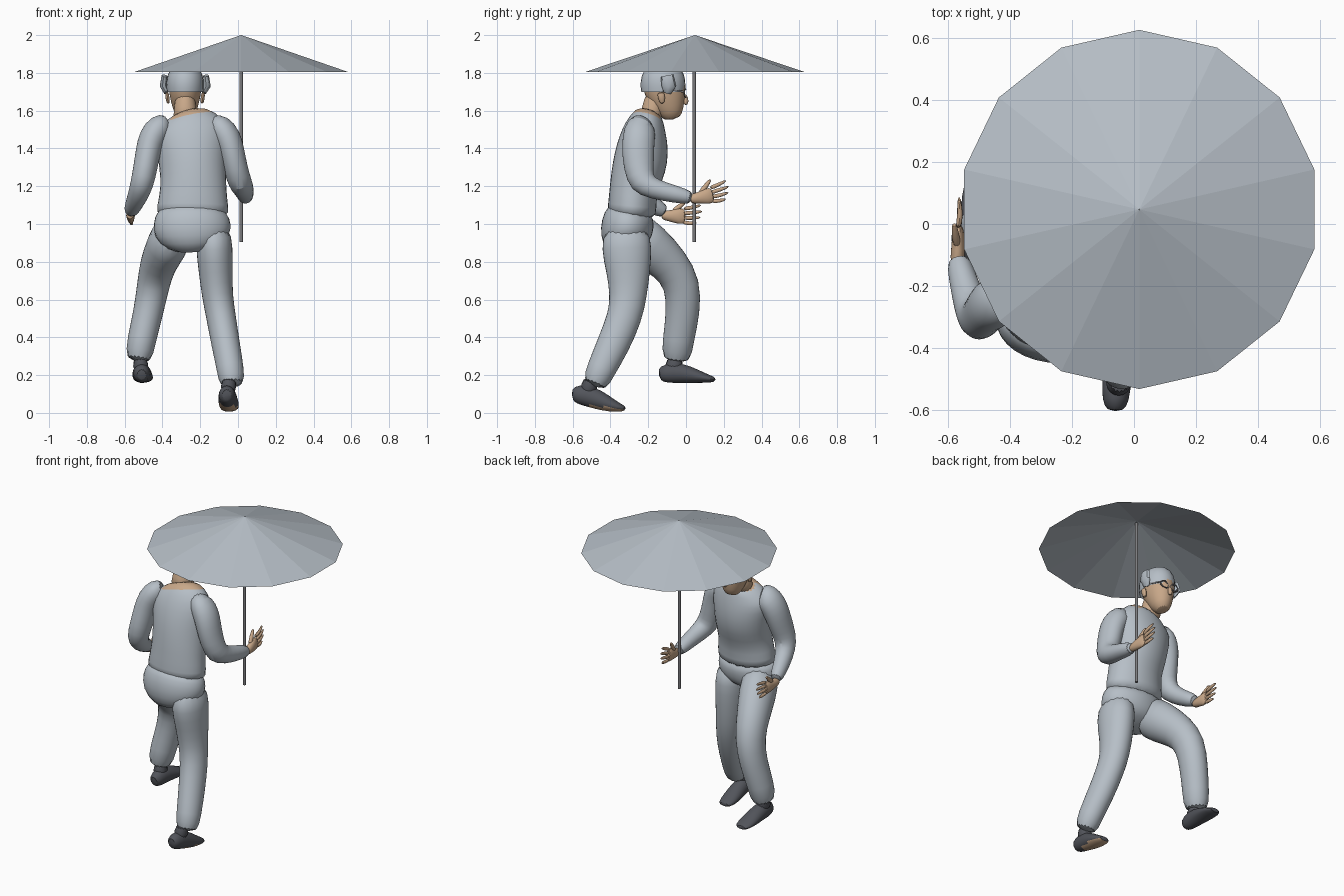
import bpy, bmesh, math
from mathutils import Vector, Matrix

cube = bpy.data.objects.get("Cube")
if cube:
    bpy.data.objects.remove(cube, do_unlink=True)


def material(name, rgb):
    m = bpy.data.materials.new(name)
    m.use_nodes = True
    m.diffuse_color = (*rgb, 1)
    m.node_tree.nodes["Principled BSDF"].inputs["Base Color"].default_value = (*rgb, 1)
    return m


CLOTH = material("pale blue grey cloth", (0.47, 0.52, 0.57))
SKIN = material("tan skin", (0.58, 0.39, 0.25))
SHOE = material("charcoal shoe", (0.085, 0.09, 0.105))
METAL = material("pole grey", (0.2, 0.2, 0.21))


def finish(name, bm, mats, smooth=True, subdiv=0, rule=None):
    bmesh.ops.recalc_face_normals(bm, faces=bm.faces[:])
    bm.normal_update()
    for f in bm.faces:
        f.smooth = smooth
        if rule and rule(f):
            f.material_index = 1
    me = bpy.data.meshes.new(name)
    bm.to_mesh(me)
    bm.free()
    for m in mats:
        me.materials.append(m)
    ob = bpy.data.objects.new(name, me)
    bpy.context.collection.objects.link(ob)
    if subdiv:
        ob.modifiers.new("Subdivision", 'SUBSURF').levels = subdiv
        ob.modifiers["Subdivision"].render_levels = subdiv
    if smooth:
        bpy.ops.object.select_all(action='DESELECT')
        ob.select_set(True)
        bpy.context.view_layer.objects.active = ob
        bpy.ops.object.shade_smooth_by_angle(angle=math.radians(50))
    return ob


def tube(bm, rings, n=16, caps=(True, True)):
    """Skin elliptical rings (x, y, z, width radius, depth radius) along their path."""
    pts = [Vector(r[:3]) for r in rings]
    loops = []
    for i, r in enumerate(rings):
        t = (pts[min(i + 1, len(pts) - 1)] - pts[max(i - 1, 0)]).normalized()
        u = (Vector((1, 0, 0)) - t * t.x).normalized()
        v = t.cross(u)
        loops.append([bm.verts.new(pts[i] + u * r[3] * math.cos(a) + v * r[4] * math.sin(a))
                      for a in (2 * math.pi * k / n for k in range(n))])
    for a, b in zip(loops, loops[1:]):
        for k in range(n):
            bm.faces.new((a[k], a[(k + 1) % n], b[(k + 1) % n], b[k]))
    for use, loop in zip(caps, (loops[0], loops[-1])):
        if use:
            bm.faces.new(loop)


def loft(name, rings, mats, n=16, subdiv=1, caps=(True, True), rule=None):
    bm = bmesh.new()
    tube(bm, rings, n, caps)
    return finish(name, bm, mats, True, subdiv, rule)


# Parasol: open fourteen-sided canopy and straight pole
bm = bmesh.new()
bmesh.ops.create_cone(bm, cap_ends=False, segments=14, radius1=0.58, radius2=0.001, depth=0.195,
                      matrix=Matrix.Translation((0.017, 0.047, 1.9025)))
finish("parasol_canopy", bm, [CLOTH], smooth=False)
bm = bmesh.new()
bmesh.ops.create_cone(bm, cap_ends=True, segments=10, radius1=0.009, radius2=0.009, depth=1.085,
                      matrix=Matrix.Translation((0.017, 0.044, 1.4475)))
finish("parasol_pole", bm, [METAL])

# Shirt, with bare skin at the open neckline
loft("shirt", [(-.24, -.29, 1.03, .203, .137), (-.24, -.285, 1.09, .192, .13),
               (-.235, -.277, 1.2, .176, .13), (-.24, -.247, 1.3, .18, .147),
               (-.245, -.23, 1.4, .188, .143), (-.25, -.22, 1.5, .2, .118),
               (-.262, -.205, 1.555, .155, .092), (-.275, -.19, 1.59, .085, .068)],
     [CLOTH, SKIN], rule=lambda f: f.calc_center_median().z > 1.57)

# Trousers: seat and two legs
loft("trouser_seat", [(-.235, -.3, .855, .1, .09), (-.24, -.315, .91, .19, .135),
                      (-.243, -.315, .97, .212, .143), (-.243, -.302, 1.03, .205, .14),
                      (-.24, -.285, 1.09, .175, .115)], [CLOTH])
loft("left_trouser_leg", [(-.13, -.315, .99, .09, .12), (-.125, -.315, .87, .1, .138),
                          (-.118, -.305, .75, .092, .118), (-.11, -.305, .62, .083, .1),
                          (-.09, -.322, .51, .08, .093), (-.065, -.385, .36, .077, .09),
                          (-.04, -.45, .23, .073, .078), (-.03, -.49, .135, .069, .07)], [CLOTH])
loft("right_trouser_leg", [(-.34, -.3, .97, .11, .13), (-.375, -.2, .885, .112, .128),
                           (-.425, -.085, .79, .098, .107), (-.448, -.015, .68, .088, .1),
                           (-.475, -.015, .53, .08, .092), (-.51, -.04, .39, .078, .084),
                           (-.53, -.055, .26, .073, .08)], [CLOTH])

# Shoes and ankles; the rear shoe shows a bare forefoot underneath
loft("left_shoe", [(-.06, -.605, .095, .025, .03), (-.06, -.575, .1, .045, .052),
                   (-.055, -.5, .085, .048, .058), (-.05, -.425, .052, .055, .045),
                   (-.045, -.36, .028, .052, .026), (-.045, -.318, .022, .035, .012)], [SHOE, SKIN],
     rule=lambda f: f.normal.z < -.5 and f.calc_center_median().y > -.5)
loft("right_shoe", [(-.51, -.145, .2, .025, .03), (-.51, -.11, .21, .045, .052),
                    (-.51, -.03, .213, .05, .056), (-.505, .06, .193, .056, .036),
                    (-.5, .12, .18, .052, .021), (-.5, .157, .176, .035, .012)], [SHOE])
loft("left_ankle", [(-.055, -.525, .09, .042, .045), (-.045, -.5, .19, .045, .048)], [SHOE])
loft("right_ankle", [(-.51, -.07, .2, .042, .05), (-.52, -.055, .3, .045, .05)], [SHOE])

# Sleeves
loft("left_sleeve", [(-.14, -.225, 1.52, .06, .075), (-.095, -.24, 1.515, .075, .085),
                     (-.055, -.25, 1.46, .075, .088), (-.033, -.255, 1.39, .068, .087),
                     (-.015, -.25, 1.3, .066, .082), (.012, -.235, 1.215, .064, .075),
                     (.03, -.17, 1.185, .055, .056), (.038, -.06, 1.158, .046, .046),
                     (.04, .042, 1.135, .038, .037)], [CLOTH])
loft("right_sleeve", [(-.375, -.225, 1.52, .06, .075), (-.415, -.24, 1.515, .075, .085),
                      (-.455, -.255, 1.46, .075, .088), (-.475, -.27, 1.39, .068, .085),
                      (-.49, -.295, 1.3, .065, .08), (-.508, -.31, 1.21, .063, .073),
                      (-.53, -.255, 1.15, .055, .057), (-.555, -.17, 1.095, .045, .046),
                      (-.57, -.105, 1.06, .038, .038)], [CLOTH])


# Open hands: palm, four fingers and a raised thumb
def hand(name, wrist, pitch, yaw):
    bm = bmesh.new()
    tube(bm, [(0, -.03, 0, .024, .026), (0, .02, 0, .024, .03),
              (-.004, .065, .003, .022, .045), (-.008, .105, .008, .014, .045)], 10)
    for k, reach in enumerate((.165, .185, .192, .18)):
        z = -.03 + .023 * k
        tube(bm, [(-.008, .085, z + .005, .011, .013), (-.004, .135, z * 1.25 + .008, .01, .011),
                  (-.016, reach, z * 1.4 + .02, .006, .007)], 8)
    tube(bm, [(-.004, .03, .02, .016, .018), (-.016, .07, .06, .013, .014),
              (-.022, .098, .092, .008, .008)], 8)
    ob = finish(name, bm, [SKIN], subdiv=1)
    ob.location = wrist
    ob.rotation_euler = (math.radians(pitch), 0, math.radians(yaw))


hand("left_hand", (.04, .045, 1.135), 7, 0)
hand("right_hand", (-.57, -.105, 1.045), -6, -6)

# Neck and head
loft("neck", [(-.278, -.19, 1.55, .075, .066), (-.28, -.178, 1.6, .057, .056),
              (-.28, -.155, 1.7, .056, .06)], [SKIN])
loft("head", [(-.28, -.07, 1.552, .035, .04), (-.28, -.078, 1.59, .06, .068),
              (-.28, -.096, 1.65, .078, .096), (-.28, -.113, 1.71, .089, .116),
              (-.28, -.118, 1.77, .089, .114), (-.28, -.12, 1.82, .065, .085)], [SKIN])
loft("nose", [(-.28, -.01, 1.69, .01, .012), (-.28, .004, 1.648, .016, .016),
              (-.28, -.006, 1.63, .01, .012)], [SKIN], n=8)
for side, name in ((1, "left"), (-1, "right")):
    x = -.28 + side * .088
    loft(name + "_ear", [(x, -.125, 1.635, .01, .012), (x + side * .006, -.13, 1.67, .012, .022),
                         (x + side * .008, -.135, 1.7, .01, .02)], [SKIN], n=8)

# Fitted cap with folded side flaps
loft("cap", [(-.28, -.122, 1.7, .1, .12), (-.28, -.122, 1.735, .104, .126),
             (-.28, -.122, 1.79, .1, .12), (-.28, -.125, 1.835, .072, .088),
             (-.28, -.125, 1.852, .03, .04)], [CLOTH], n=12, subdiv=1, caps=(False, True))
for side, name in ((1, "left"), (-1, "right")):
    x = -.28 + side * .1
    loft(name + "_cap_flap", [(x, -.1, 1.695, .012, .022), (x + side * .016, -.09, 1.73, .02, .04),
                              (x + side * .01, -.1, 1.785, .016, .035)],
         [CLOTH], n=7, subdiv=0)

# Goggle rims and the side strap
bm = bmesh.new()
for side in (1, -1):
    ring = [Vector((-.28 + side * .038 + .03 * math.cos(a), -.002 - .25 * abs(.03 * math.cos(a)),
                    1.692 + .022 * math.sin(a))) for a in (math.pi * k / 6 for k in range(12))]
    for a, b in zip(ring, ring[1:] + ring[:1]):
        tube(bm, [(*a, .004, .004), (*b, .004, .004)], 6)
    tube(bm, [(-.28 + side * .068, -.01, 1.7, .004, .005),
              (-.28 + side * .098, -.11, 1.715, .004, .005)], 6)
finish("goggles", bm, [METAL])
